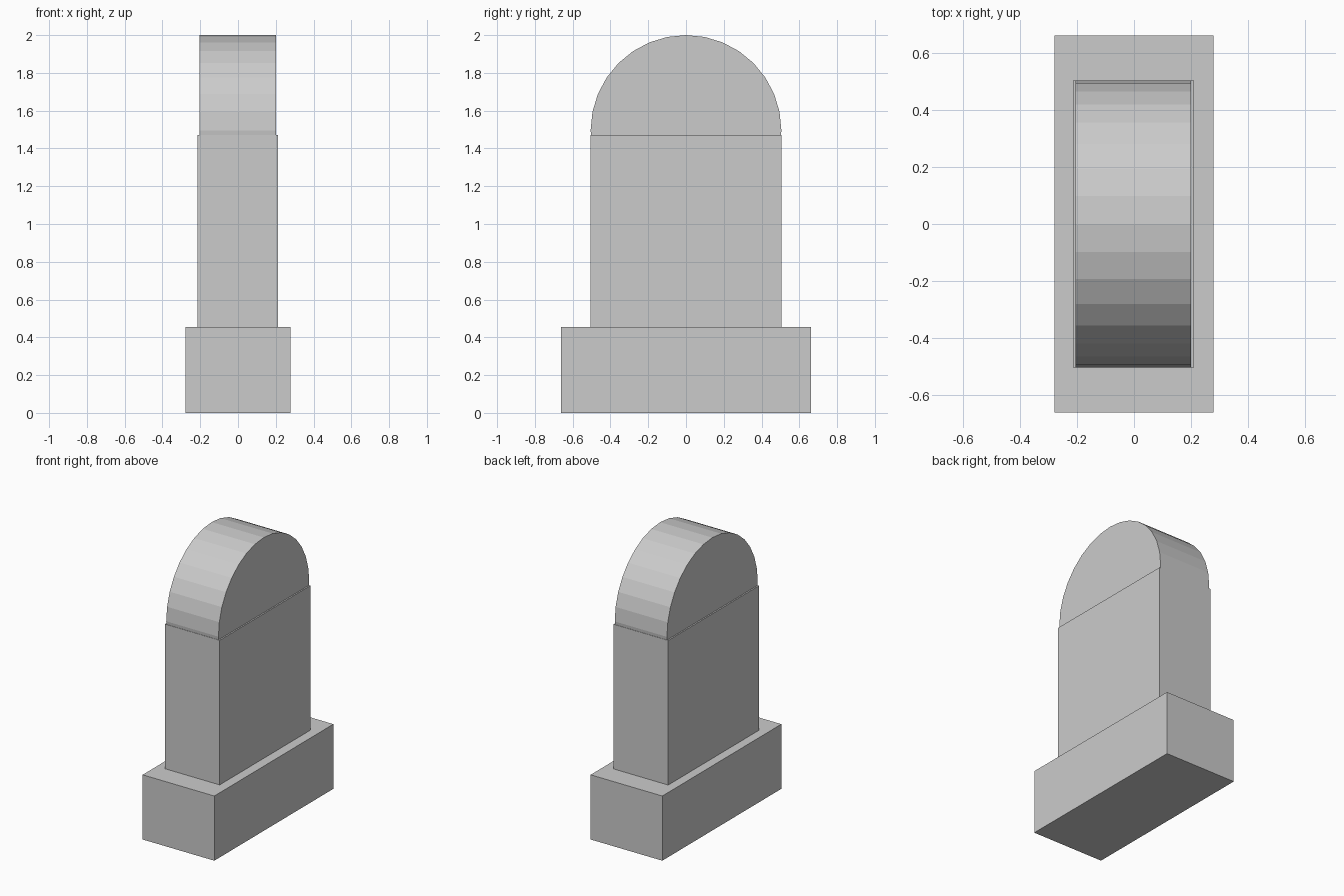
import bpy
import math

if "Cube" in bpy.data.objects:
    bpy.data.objects.remove(bpy.data.objects["Cube"])


def block(name, x, y, z0, z1, cx=0.0):
    """Box with half sizes x, y spanning z0 to z1."""
    bpy.ops.mesh.primitive_cube_add(size=2, location=(cx, 0, (z0 + z1) / 2))
    ob = bpy.context.object
    ob.name = ob.data.name = name
    ob.scale = (x, y, (z1 - z0) / 2)
    bpy.ops.object.transform_apply(location=False, rotation=False, scale=True)
    return ob


# Plinth and upright slab
block("base", 0.279, 0.662, 0.0, 0.455)
block("slab", 0.213, 0.505, 0.455, 1.472, cx=-0.002)

# Rounded head: a 32-sided drum lying along x, its lower half sunk in the slab
radius = 0.505
bpy.ops.mesh.primitive_cylinder_add(
    vertices=32, radius=radius, depth=0.406,
    location=(-0.002, 0, 2.0 - radius), rotation=(0, math.pi / 2, 0))
head = bpy.context.object
head.name = head.data.name = "rounded_head"
bpy.ops.object.transform_apply(location=False, rotation=True, scale=False)
